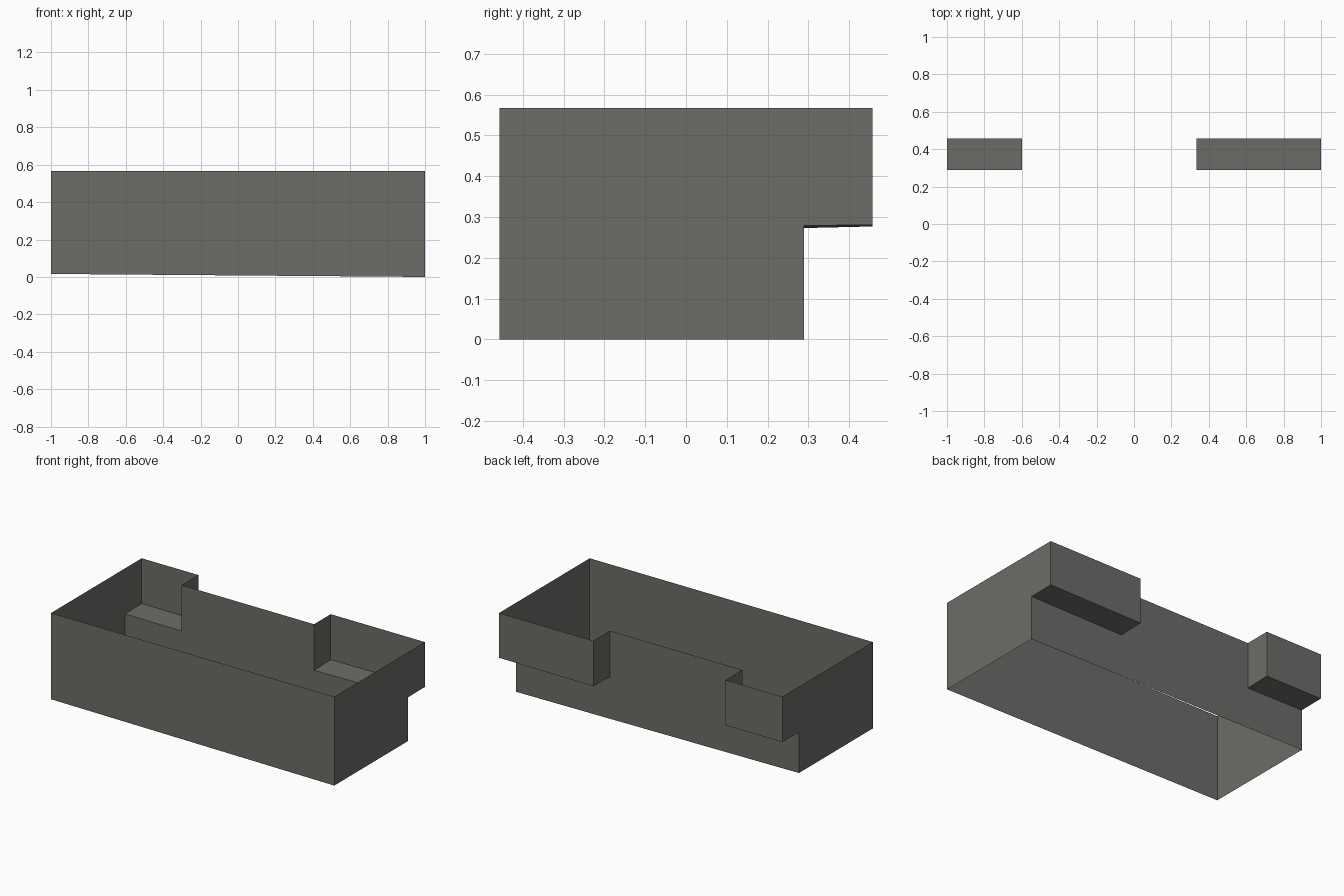
import bpy
import bmesh
from mathutils import Vector

cube = bpy.data.objects.get("Cube")
if cube:
    bpy.data.objects.remove(cube, do_unlink=True)

# Single warm grey finish
COLOR = (0.155, 0.150, 0.138, 1.0)
mat = bpy.data.materials.new("warm grey")
mat.use_nodes = True
mat.diffuse_color = COLOR
bsdf = mat.node_tree.nodes["Principled BSDF"]
bsdf.inputs["Base Color"].default_value = COLOR
bsdf.inputs["Roughness"].default_value = 0.8

# Main dimensions
FRONT, INNER, BACK = -0.457, 0.289, 0.457
TOP, LEDGE = 0.567, 0.279
BAY_RIGHT, BAY_LEFT = -0.60, 0.335   # inner ends of the two rear bays


def base(x):
    """Height of the slightly sloping lower edge."""
    return 0.008 * (1 - x)


def panels(name, faces):
    """One object made of flat panels, each (corners, outward direction)."""
    bm = bmesh.new()
    for corners, outward in faces:
        face = bm.faces.new([bm.verts.new(c) for c in corners])
        face.normal_update()
        if face.normal.dot(Vector(outward)) < 0:
            face.normal_flip()
    bmesh.ops.remove_doubles(bm, verts=bm.verts, dist=0.0005)
    mesh = bpy.data.meshes.new(name)
    bm.to_mesh(mesh)
    bm.free()
    mesh.materials.append(mat)
    obj = bpy.data.objects.new(name, mesh)
    bpy.context.collection.objects.link(obj)
    return obj


# Long front wall
panels("front_wall", [([(-1, FRONT, base(-1)), (1, FRONT, base(1)),
                        (1, FRONT, TOP), (-1, FRONT, TOP)], (0, -1, 0))])

# Recessed back wall: full length below, only between the bays above
panels("back_wall", [([(-1, INNER, base(-1)), (1, INNER, base(1)),
                       (1, INNER, LEDGE), (BAY_LEFT, INNER, LEDGE - 0.006),
                       (BAY_LEFT, INNER, TOP), (BAY_RIGHT, INNER, TOP),
                       (BAY_RIGHT, INNER, LEDGE - 0.006),
                       (-1, INNER, LEDGE - 0.003)], (0, 1, 0))])

# End walls and the overhanging rear bays
for side, x, inner, ledge in (("right", -1, BAY_RIGHT, LEDGE - 0.003),
                              ("left", 1, BAY_LEFT, LEDGE)):
    low = LEDGE - 0.006
    panels(side + "_end_wall",
           [([(x, FRONT, base(x)), (x, INNER, base(x)), (x, INNER, ledge),
              (x, BACK, ledge + 0.002), (x, BACK, TOP), (x, FRONT, TOP)],
             (x, 0, 0))])
    panels(side + "_bay", [
        # floor
        ([(x, INNER, ledge), (inner, INNER, low),
          (inner, BACK, low + 0.004), (x, BACK, ledge + 0.002)], (0, 0, -1)),
        # rear panel
        ([(x, BACK, ledge + 0.002), (inner, BACK, low + 0.004),
          (inner, BACK, TOP), (x, BACK, TOP)], (0, 1, 0)),
        # inner cheek
        ([(inner, INNER, low), (inner, BACK, low + 0.004),
          (inner, BACK, TOP), (inner, INNER, TOP)], (-x, 0, 0)),
    ])
